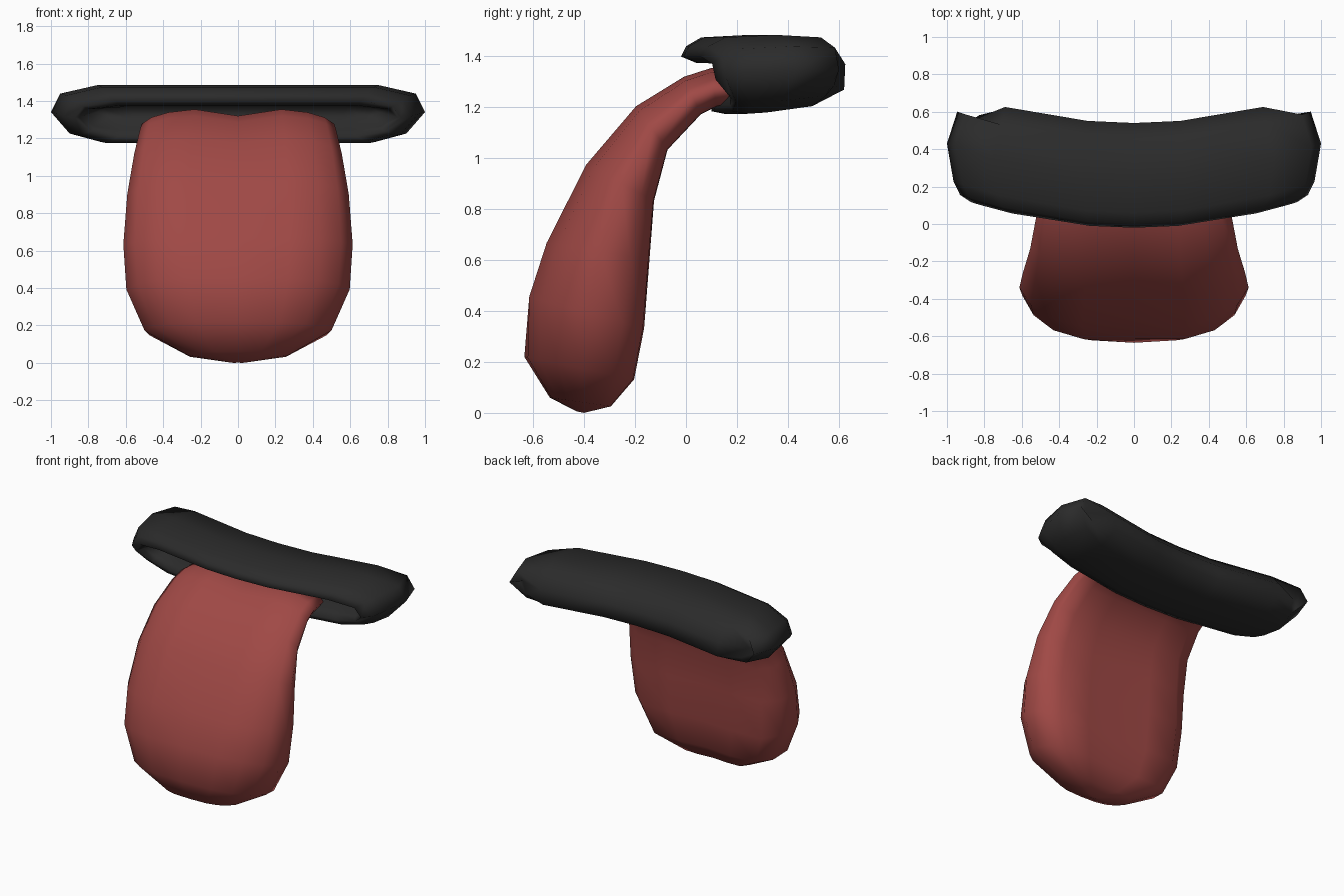
import bpy, bmesh

if "Cube" in bpy.data.objects:
    bpy.data.objects.remove(bpy.data.objects["Cube"])


def material(name, rgb):
    m = bpy.data.materials.new(name)
    m.diffuse_color = (*rgb, 1)
    m.use_nodes = True
    m.node_tree.nodes["Principled BSDF"].inputs["Base Color"].default_value = m.diffuse_color
    return m


def mirrored(half):
    """Close a right-hand half profile (first and last points on x = 0)."""
    return half + [(-x, v) for x, v in half[-2:0:-1]]


def loft(name, rings, mat):
    """Skin equal-length rings of points and close both ends with strips."""
    bm = bmesh.new()
    loops = [[bm.verts.new(p) for p in r] for r in rings]
    n = len(loops[0])
    for a, b in zip(loops, loops[1:]):
        for i in range(n):
            j = (i + 1) % n
            bm.faces.new((a[i], a[j], b[j], b[i]))
    for loop in (loops[0], loops[-1]):
        # upright strips from the right tip of the profile to the left tip
        end = loop[n // 4:] + loop[:n // 4]
        for i in range(n // 2):
            quad = [end[i], end[i + 1], end[(n - i - 1) % n], end[(n - i) % n]]
            bm.faces.new(list(dict.fromkeys(quad)))
    bmesh.ops.recalc_face_normals(bm, faces=bm.faces)
    me = bpy.data.meshes.new(name)
    bm.to_mesh(me)
    bm.free()
    me.materials.append(mat)
    ob = bpy.data.objects.new(name, me)
    bpy.context.collection.objects.link(ob)
    me.polygons.foreach_set("use_smooth", [True] * len(me.polygons))
    return ob


# Mouth: flattened oval rings from the back, round the lips, into the cavity
oval = mirrored([(0, 1), (.27, 1), (.75, 1), (.95, .7), (1, .05),
                 (.9, -.7), (.73, -1), (.27, -1), (0, -1)])
# depth, half width, top, bottom, how far the lower edge sits back
mouth_rings = [(.54, .92, 1.37, 1.27, 0), (.44, .945, 1.475, 1.205, -.03),
               (.25, 1.0, 1.485, 1.18, -.03), (.06, .965, 1.475, 1.175, .09),
               (0, .93, 1.44, 1.185, .10), (-.02, .87, 1.40, 1.21, .12),
               (.04, .85, 1.375, 1.245, .08), (.20, .76, 1.37, 1.30, 0)]


def mouth_ring(i, y, w, top, bot, lag):
    pts = []
    for u, v in oval:
        x = u * w
        bend = .18 * x * x
        if i == 0:  # the back curves forward again towards the ends
            bend -= 1.6 * max(0, abs(x) - .69) ** 1.5
        pts.append((x, y + bend + lag * max(0, -v),
                    (top + bot) / 2 + v * (top - bot) / 2))
    return pts


loft("mouth", [mouth_ring(i, *r) for i, r in enumerate(mouth_rings)],
     material("dark_lip", (.024, .024, .024)))

# Tongue: sections swept from inside the mouth down to the rounded tip
section = mirrored([(0, 0), (.45, .03), (.72, .13), (.9, .3), (1, .52),
                    (.95, .8), (.78, .97), (.4, .98), (0, .95)])
# front y, front z, back y, back z, half width, centre groove
tongue_rings = [(.25, 1.34, .25, 1.23, .50, .2), (.10, 1.36, .12, 1.20, .515, .25),
                (-.01, 1.325, .06, 1.17, .525, .25), (-.20, 1.21, -.07, 1.03, .555, .22),
                (-.40, .98, -.12, .83, .592, .15), (-.56, .67, -.135, .60, .613, .09),
                (-.63, .46, -.155, .33, .597, .03), (-.635, .22, -.195, .13, .50, 0),
                (-.535, .06, -.29, .025, .27, 0), (-.43, .006, -.40, .0, .04, 0)]


def tongue_ring(fy, fz, by, bz, w, groove):
    pts = []
    for i, (u, v) in enumerate(section):
        v += groove if i == 0 else 0
        pts.append((u * w, fy + (by - fy) * v, fz + (bz - fz) * v))
    return pts


loft("tongue", [tongue_ring(*r) for r in tongue_rings],
     material("tongue_red", (.35, .066, .06)))
